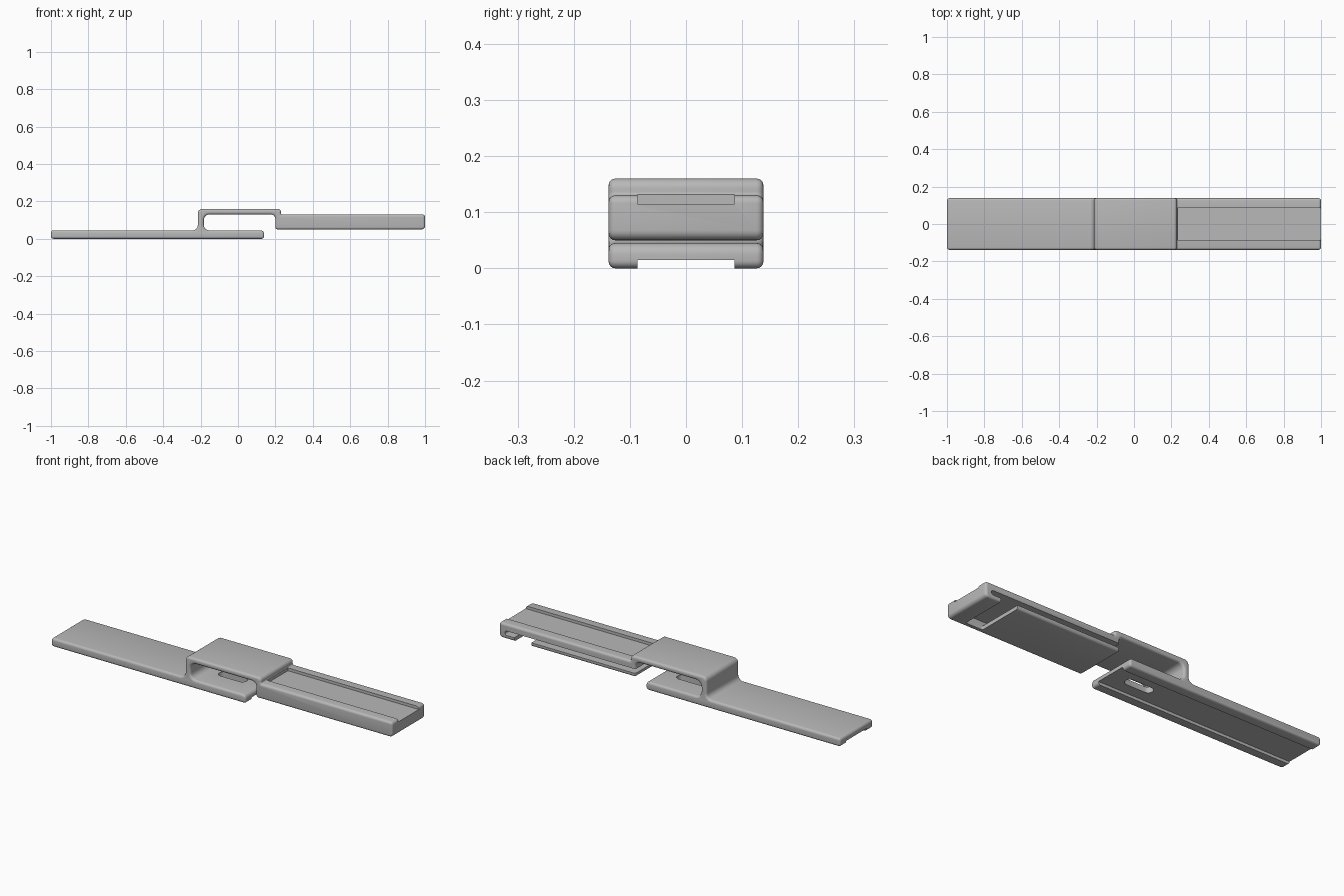
import bpy, bmesh, math
from mathutils import Vector

cube = bpy.data.objects.get("Cube")
if cube:
    bpy.data.objects.remove(cube, do_unlink=True)

HALF = 0.138   # half the width of the strip
RAIL = 0.086   # inner edge of the side rails

grey = bpy.data.materials.new("grey_metal")
grey.use_nodes = True
colour = (0.48, 0.48, 0.48, 1)
grey.diffuse_color = colour
grey.node_tree.nodes["Principled BSDF"].inputs["Base Color"].default_value = colour


def rounded(corners, steps=6):
    """Turn (a, b, radius) corners into an outline with arcs."""
    pts = [Vector(c[:2]) for c in corners]
    out = []
    for i, (_, _, r) in enumerate(corners):
        p = pts[i]
        u = (pts[i - 1] - p).normalized()
        v = (pts[(i + 1) % len(pts)] - p).normalized()
        half = u.angle(v) / 2
        if r == 0:
            out.append(p)
            continue
        centre = p + (u + v).normalized() * r / math.sin(half)
        start = p + u * r / math.tan(half) - centre
        end = p + v * r / math.tan(half) - centre
        sweep = start.angle(end)
        for k in range(steps + 1):
            t = k / steps
            out.append(centre + (start * math.sin((1 - t) * sweep)
                                 + end * math.sin(t * sweep)) / math.sin(sweep))
    return out


def prism(name, outline, place, depth):
    """Extrude an outline by a depth vector."""
    bm = bmesh.new()
    face = bm.faces.new([bm.verts.new(place(p)) for p in outline])
    new = bmesh.ops.extrude_face_region(bm, geom=[face])["geom"]
    bmesh.ops.translate(bm, vec=depth,
                        verts=[g for g in new if isinstance(g, bmesh.types.BMVert)])
    bmesh.ops.recalc_face_normals(bm, faces=bm.faces)
    mesh = bpy.data.meshes.new(name)
    bm.to_mesh(mesh)
    bm.free()
    mesh.materials.append(grey)
    ob = bpy.data.objects.new(name, mesh)
    bpy.context.collection.objects.link(ob)
    return ob


def side_prism(name, corners, y0, y1):
    return prism(name, rounded(corners), lambda p: (p.x, y0, p.y), (0, y1 - y0, 0))


def plan_prism(name, corners, z0, z1):
    return prism(name, rounded(corners), lambda p: (p.x, p.y, z0), (0, 0, z1 - z0))


def rect(a0, a1, b0, b1, r=0):
    return [(a0, b0, r), (a1, b0, r), (a1, b1, r), (a0, b1, r)]


# Stepped strip: lower plate, hook, bridge and thick end block
body = side_prism("sliding_clip_body", [
    (-1, 0, .014), (.14, 0, .014), (.14, .045, .02), (-.183, .045, .03),
    (-.183, .13, .03), (.2, .13, .025), (.2, .05, 0), (1, .05, .018),
    (1, .13, .014), (.23, .13, .006), (.23, .16, .018), (-.215, .16, .025),
    (-.215, .045, .028), (-1, .045, .014)], -HALF, HALF)
bpy.context.view_layer.objects.active = body
body.select_set(True)


def apply(mod):
    bpy.ops.object.modifier_apply(modifier=mod.name)


# Rounded long edges
bevel = body.modifiers.new("soft_edges", 'BEVEL')
bevel.width = 0.012
bevel.segments = 4
bevel.limit_method = 'ANGLE'
bevel.angle_limit = math.radians(40)
bevel.use_clamp_overlap = False
apply(bevel)

cutters = [
    # Channels under the lower plate and along the top of the end block
    plan_prism("lower_channel", rect(-1.1, .2, -RAIL, RAIL), -.05, .015),
    plan_prism("upper_channel", rect(.232, 1.1, -RAIL, RAIL), .115, .2),
    # Oblong hole through the lower plate
    plan_prism("oblong_hole", rect(-.11, .05, -.025, .025, .0249), -.02, .07),
    # Slot open to the back, and the gap in its floor
    side_prism("side_slot", rect(.15, .965, .07, .093, .01), -.112, .2),
    plan_prism("floor_gap", rect(.81, .91, -.112, .2, .006), .03, .08),
]
for cutter in cutters:
    cutter.hide_render = True
    cut = body.modifiers.new(cutter.name, 'BOOLEAN')
    cut.operation = 'DIFFERENCE'
    cut.solver = 'EXACT'
    cut.object = cutter
    apply(cut)
    bpy.data.objects.remove(cutter, do_unlink=True)

bpy.ops.object.shade_smooth_by_angle(angle=math.radians(32))
